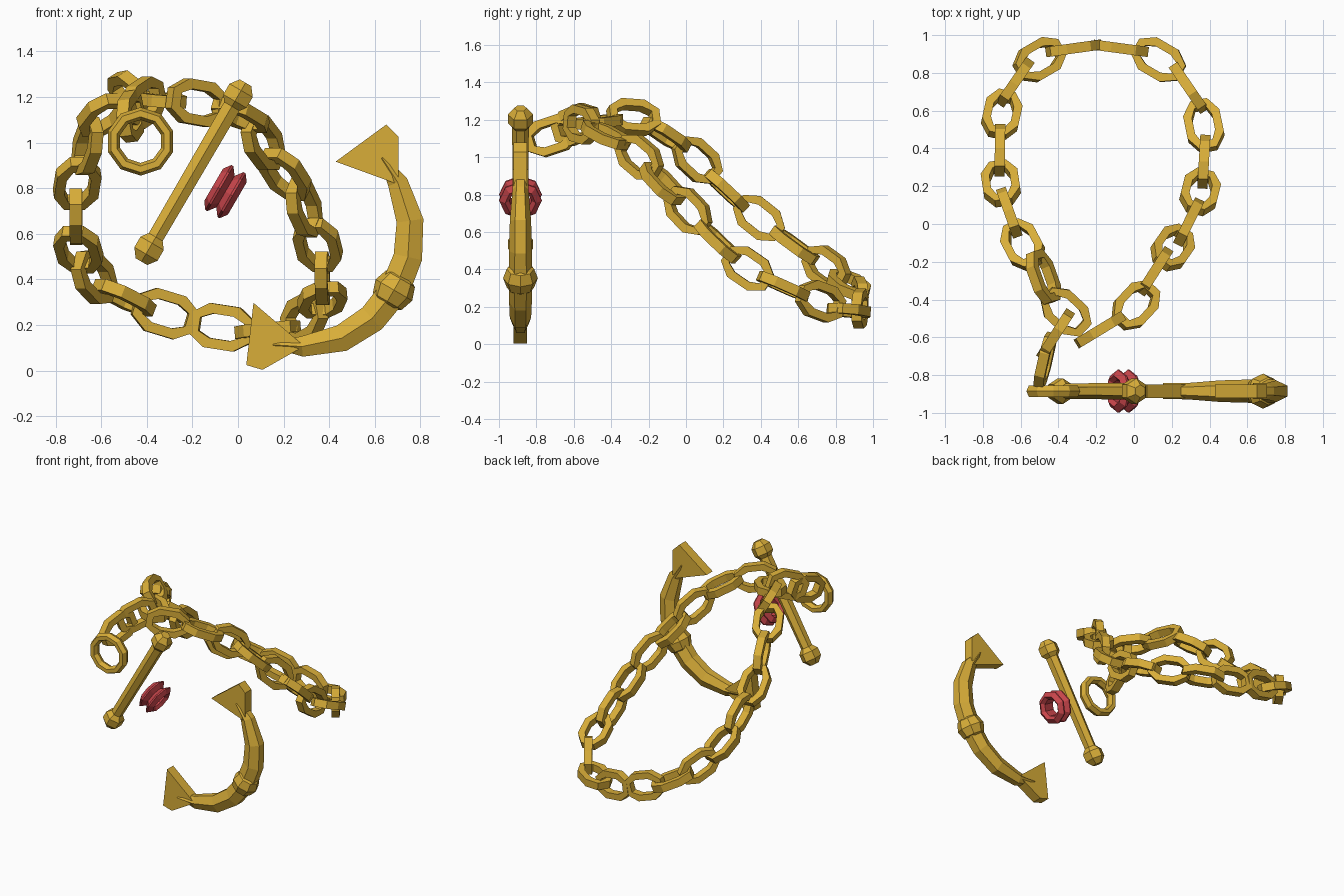
import bpy, bmesh, math
from mathutils import Matrix, Vector

cube = bpy.data.objects.get("Cube")
if cube:
    bpy.data.objects.remove(cube)


def material(name, rgb):
    m = bpy.data.materials.new(name)
    m.use_nodes = True
    m.diffuse_color = (*rgb, 1)
    node = m.node_tree.nodes["Principled BSDF"]
    node.inputs["Base Color"].default_value = (*rgb, 1)
    node.inputs["Roughness"].default_value = 0.7
    return m


GOLD = material("old gold", (0.69, 0.42, 0.04))
RED = material("red", (0.58, 0.06, 0.07))
PLANE_Y = -0.885


def loft(name, rings, mat, closed_rings=False):
    """Skin a list of vertex rings; close end to start or cap the ends."""
    bm = bmesh.new()
    vs = [[bm.verts.new(p) for p in ring] for ring in rings]
    n = len(vs[0])
    pairs = list(zip(vs, vs[1:]))
    if closed_rings:
        pairs.append((vs[-1], vs[0]))
    else:
        bm.faces.new(vs[0])
        bm.faces.new(vs[-1])
    for a, b in pairs:
        for i in range(n):
            j = (i + 1) % n
            bm.faces.new((a[i], a[j], b[j], b[i]))
    bmesh.ops.recalc_face_normals(bm, faces=bm.faces)
    mesh = bpy.data.meshes.new(name)
    bm.to_mesh(mesh)
    bm.free()
    mesh.materials.append(mat)
    return mesh


def add(name, mesh, matrix):
    ob = bpy.data.objects.new(name, mesh)
    bpy.context.collection.objects.link(ob)
    ob.matrix_world = matrix


def frame(center, x_dir, normal):
    """Matrix with local x along x_dir and local z near normal."""
    x = Vector(x_dir).normalized()
    y = Vector(normal).cross(x).normalized()
    z = x.cross(y)
    return Matrix.Translation(center) @ Matrix((x, y, z)).transposed().to_4x4()


def lathe(name, profile, sides, mat, closed=False, turn=0.0):
    """Revolve (radius, height) points about local z."""
    angles = [math.tau * (i + turn) / sides for i in range(sides)]
    rings = [[(r * math.cos(a), r * math.sin(a), h) for a in angles]
             for r, h in profile]
    return loft(name, rings, mat, closed)


# Chain link: stretched octagon with a square bar
def link_mesh():
    outer, inner, half = ((0.142, 0.045), (0.066, 0.098)), ((0.098, 0.03), (0.046, 0.054)), 0.027

    def octagon(quarter, z):
        (a, b), (c, d) = quarter
        return [(x, y, z) for x, y in ((a, b), (c, d), (-c, d), (-a, b),
                                       (-a, -b), (-c, -d), (c, -d), (a, -b))]
    return loft("chain_link", [octagon(outer, -half), octagon(outer, half),
                               octagon(inner, half), octagon(inner, -half)], GOLD, True)


LINK = link_mesh()
UP = Vector((0, 0, 1))
# Link centres around the loop; U is upright, F is flat
CHAIN = [
    ("F", -.36, -.465, 1.19), ("U", -.48, -.28, 1.215), ("F", -.59, -.11, 1.12),
    ("U", -.66, .06, .985), ("F", -.705, .215, .82), ("U", -.71, .39, .675),
    ("F", -.70, .58, .53), ("U", -.63, .75, .41), ("F", -.50, .87, .32),
    ("U", -.32, .93, .25), ("U", -.07, .93, .19), ("F", .13, .87, .18),
    ("U", .29, .72, .23), ("F", .37, .52, .31), ("U", .37, .33, .405),
    ("F", .35, .17, .55), ("U", .29, .01, .715), ("F", .205, -.125, .86),
    ("U", .11, -.25, 1.0), ("F", .01, -.43, 1.12), ("U", -.18, -.56, 1.175),
]
# Links that hang askew near the join: direction and normal
ASKEW = {1: ((-.1, .28, -.02), (.8, .25, .5)),
         20: ((-.28, -.17, .05), (.17, -.28, 0))}
for i, (kind, *pos) in enumerate(CHAIN):
    before = Vector(CHAIN[i - 1][1:])
    after = Vector(CHAIN[(i + 1) % len(CHAIN)][1:])
    d = after - before
    normal = UP if kind == "F" else d.cross(UP)
    d, normal = ASKEW.get(i, (d, normal))
    add(f"chain_link_{i + 1:02d}", LINK, frame(pos, d, normal))

# Two links that tie the loop to the ring
add("ring_link_upper", LINK, frame((-.415, -.585, 1.175), (.45, .7, .3), (.84, -.54, 0)))
add("ring_link_lower", LINK, frame((-.47, -.72, 1.115), (.2, .9, .3), (.95, -.3, .1)))

# Ring facing the front
ring = [(.122 + .028 * math.cos(a), .036 * math.sin(a))
        for a in (math.tau * i / 6 for i in range(6))]
add("ring", lathe("ring", ring, 10, GOLD, True, .5),
    frame((-.427, PLANE_Y, 1.005), (1, 0, 0), (0, -1, 0)))

# Crossbar with a knob at each end
top, bottom = Vector((0, PLANE_Y, 1.205)), Vector((-.39, PLANE_Y, .535))
axis = top - bottom
side = Vector((0, 1, 0))
bar = lathe("crossbar", [(.04, -axis.length / 2), (.045, axis.length / 2)], 6, GOLD)
add("crossbar", bar, frame((top + bottom) / 2, side, axis))
knob = lathe("crossbar_knob", [(.034, -.066), (.068, -.027), (.068, .027), (.034, .066)], 6, GOLD)
for name, p in (("upper", top), ("lower", bottom)):
    add(f"crossbar_knob_{name}", knob, frame(p, side, axis))

# Grooved red collar with a hole
across = Vector((axis.z, 0, -axis.x)).normalized()
collar = [(.06, -.04), (.082, -.06), (.114, -.036), (.114, -.026), (.08, 0),
          (.114, .026), (.114, .036), (.082, .06), (.06, .04)]
add("collar", lathe("collar", collar, 8, RED, True),
    frame((-.055, PLANE_Y, .785), side, across))

# Hooked arm frame: local x runs to the crown, local y along the crossbar
ARM = Matrix.Translation((.248, PLANE_Y, .607)) @ Matrix(
    (across, axis.normalized(), across.cross(axis).normalized())).transposed().to_4x4()

# Tapered curved arm with a six-sided section, mirrored about the crown
half_arm = [(.167, .474, .012), (.28, .417, .043), (.412, .298, .057), (.484, .156, .061)]
path = half_arm + [(.508, 0, .063)] + [(x, -y, r) for x, y, r in reversed(half_arm)]
rings = []
for i, (x, y, r) in enumerate(path):
    a, b = path[max(i - 1, 0)], path[min(i + 1, len(path) - 1)]
    tangent = Vector((b[0] - a[0], b[1] - a[1], 0)).normalized()
    out = Vector((-tangent.y, tangent.x, 0))
    depth = max(r, .042)
    rings.append([Vector((x, y, 0)) + out * r * 1.2 * math.sin(t) + UP * depth * math.cos(t)
                  for t in (math.tau * k / 6 for k in range(6))])
add("hooked_arm", loft("hooked_arm", rings, GOLD), ARM)

# Crown ball in the middle of the arm
ball = [(.093 * math.cos(t), .093 * math.sin(t))
        for t in (math.radians(d) for d in (-75, -38, 0, 38, 75))]
add("crown_ball", lathe("crown_ball", ball, 8, GOLD),
    ARM @ Matrix.Translation((.504, 0, 0)) @ Matrix.Rotation(math.pi / 2, 4, "X"))

# Barbed flukes at both arm ends
outline = [(0, .358), (.11, .61), (.182, .592), (.288, .41)]
for name, s in (("upper", 1), ("lower", -1)):
    plate = [[(x, s * y, z) for x, y in outline] for z in (-.036, .036)]
    add(f"fluke_{name}", loft(f"fluke_{name}", plate, GOLD), ARM)
